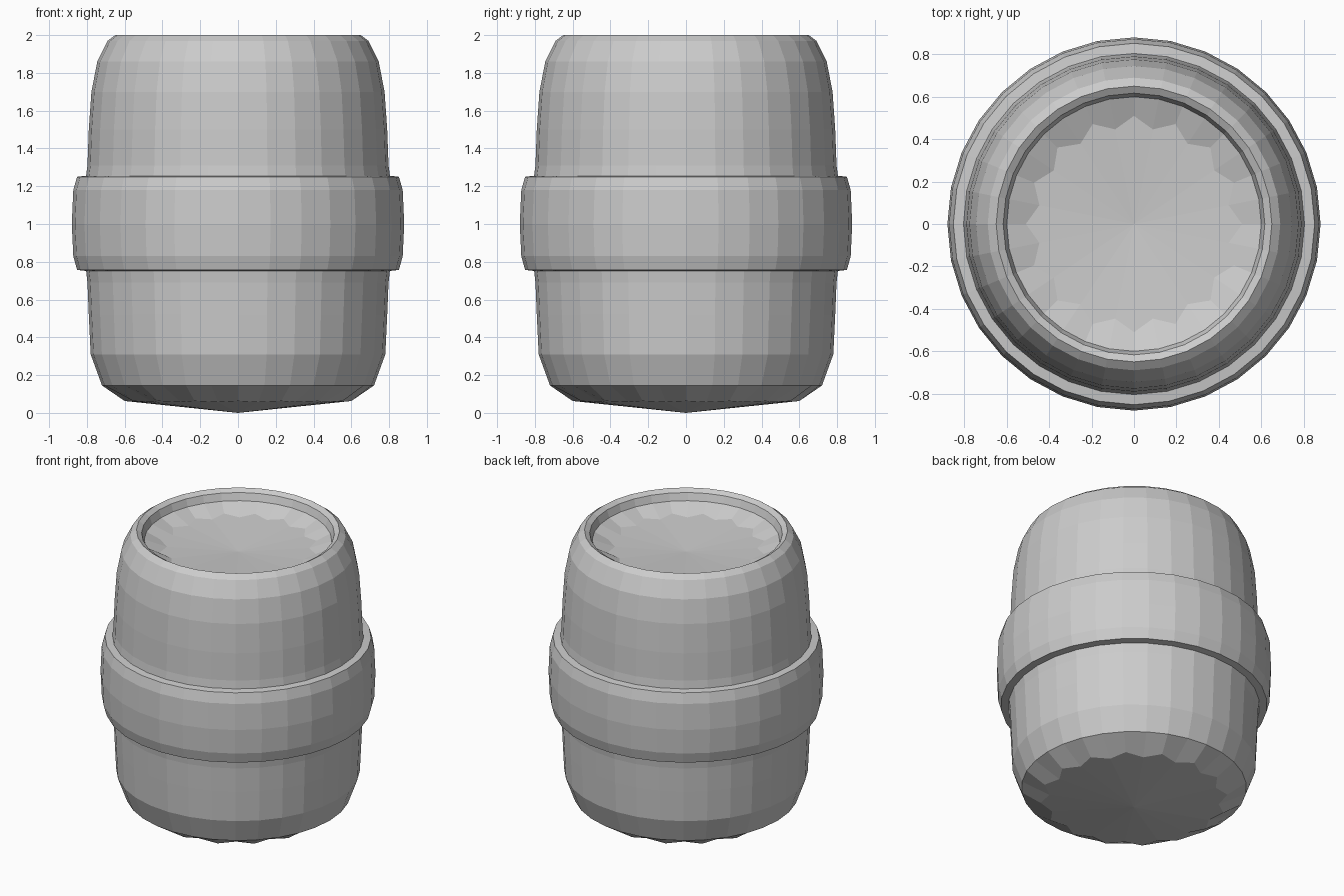
import bpy, bmesh, math

SIDES = 32

cube = bpy.data.objects.get("Cube")
if cube:
    bpy.data.objects.remove(cube, do_unlink=True)

grey = bpy.data.materials.new("plain grey")
grey.use_nodes = True
colour = (0.6, 0.6, 0.6, 1)
grey.diffuse_color = colour
grey.node_tree.nodes["Principled BSDF"].inputs["Base Color"].default_value = colour


def add_ring(bm, radius, z, valley=None, valley_z=None):
    """Ring of points; odd points may sit at a second radius and height."""
    ring = []
    for i in range(SIDES):
        odd = i % 2 and valley is not None
        r, h = (valley, valley_z) if odd else (radius, z)
        a = 2 * math.pi * i / SIDES
        ring.append(bm.verts.new((r * math.cos(a), r * math.sin(a), h)))
    return ring


def bridge(bm, a, b):
    for i in range(SIDES):
        j = (i + 1) % SIDES
        bm.faces.new((a[i], a[j], b[j], b[i]))


def add_cap(bm, edge, peak, peak_z, valley, valley_z, centre_z):
    """Dished end with a star-shaped middle made of kite faces."""
    star = add_ring(bm, peak, peak_z, valley, valley_z)
    bridge(bm, edge, star)
    centre = bm.verts.new((0, 0, centre_z))
    for i in range(1, SIDES, 2):
        bm.faces.new((centre, star[i], star[(i + 1) % SIDES], star[(i + 2) % SIDES]))


def finish(bm, name):
    bmesh.ops.recalc_face_normals(bm, faces=bm.faces)
    mesh = bpy.data.meshes.new(name)
    bm.to_mesh(mesh)
    bm.free()
    mesh.materials.append(grey)
    obj = bpy.data.objects.new(name, mesh)
    bpy.context.collection.objects.link(obj)


# Barrel body: bulged wall, rolled rim, sunken lid and pointed underside
body_profile = [(0.72, 0.145), (0.78, 0.31), (0.79, 0.52), (0.797, 0.69),
                (0.805, 0.76), (0.81, 1.0), (0.805, 1.25), (0.797, 1.31),
                (0.79, 1.5), (0.776, 1.7), (0.745, 1.86), (0.69, 1.97),
                (0.65, 2.0), (0.617, 1.98), (0.6, 1.93)]
bm = bmesh.new()
rings = [add_ring(bm, r, z) for r, z in body_profile]
for lower, upper in zip(rings, rings[1:]):
    bridge(bm, lower, upper)
add_cap(bm, rings[-1], 0.51, 1.885, 0.455, 1.88, 1.85)
add_cap(bm, rings[0], 0.6, 0.063, 0.545, 0.057, 0.0)
finish(bm, "barrel_body")

# Wide hoop around the middle
hoop_profile = [(0.79, 0.75), (0.852, 0.757), (0.872, 0.83), (0.88, 1.0),
                (0.872, 1.18), (0.852, 1.25), (0.79, 1.257)]
bm = bmesh.new()
rings = [add_ring(bm, r, z) for r, z in hoop_profile]
for lower, upper in zip(rings, rings[1:] + rings[:1]):
    bridge(bm, lower, upper)
finish(bm, "middle_hoop")
